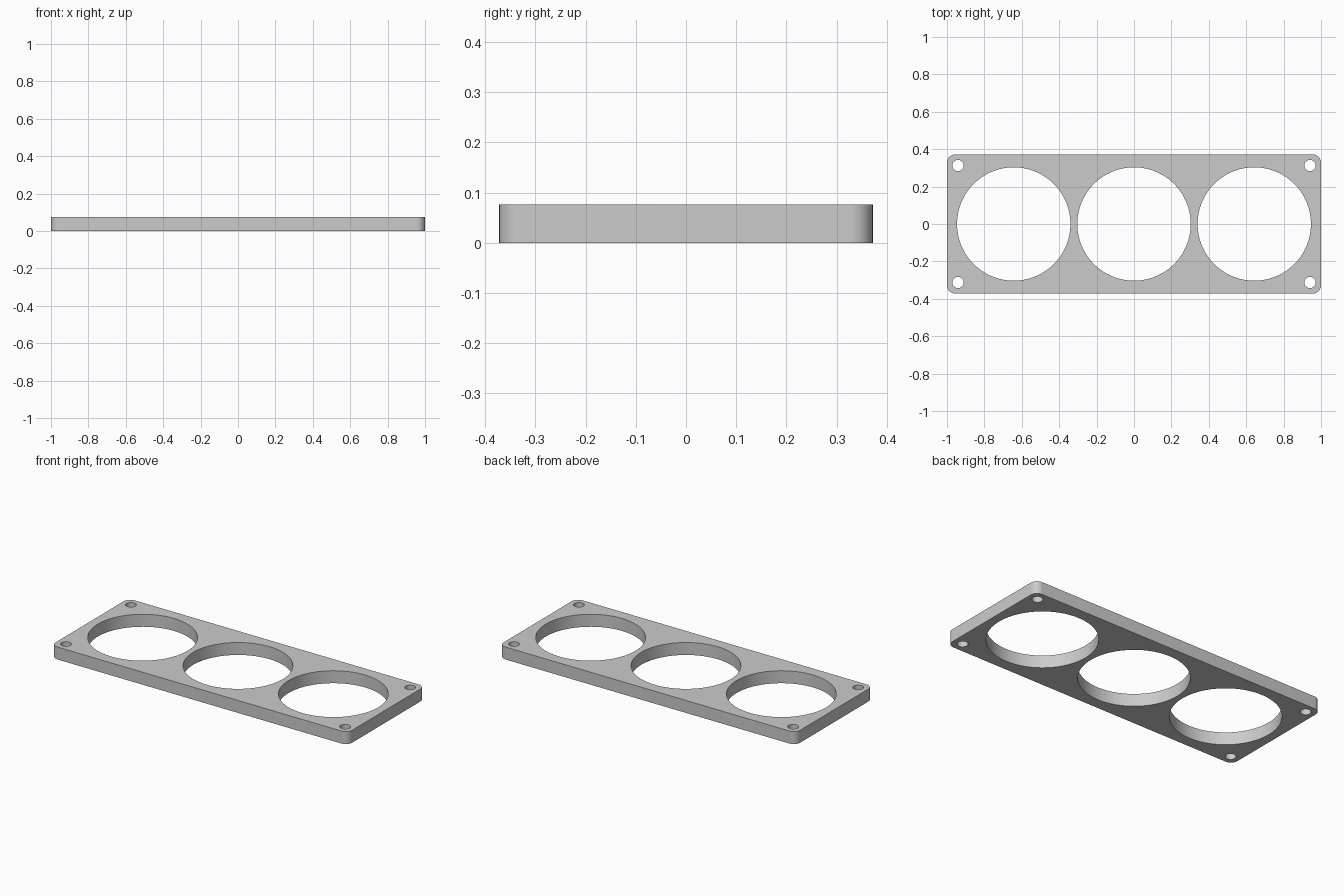
import bpy, bmesh
from math import sin, cos, pi, radians

HALF_X, HALF_Y, THICK, CORNER = 1.0, 0.372, 0.076, 0.045
BIG_R, BIG_PITCH = 0.303, 0.643
SCREW_R, SCREW_X, SCREW_Y = 0.03, 0.941, 0.313

cube = bpy.data.objects.get("Cube")
if cube:
    bpy.data.objects.remove(cube, do_unlink=True)

grey = bpy.data.materials.new("light grey")
grey.use_nodes = True
grey.diffuse_color = (0.6, 0.6, 0.6, 1)
grey.node_tree.nodes["Principled BSDF"].inputs["Base Color"].default_value = (0.6, 0.6, 0.6, 1)


def arc(cx, cy, r, start, sweep, steps):
    return [(cx + r * cos(start + sweep * i / steps),
             cy + r * sin(start + sweep * i / steps)) for i in range(steps)]


def add_loop(curve, points):
    spline = curve.splines.new("POLY")
    spline.points.add(len(points) - 1)
    for p, (x, y) in zip(spline.points, points):
        p.co = (x, y, 0, 1)
    spline.use_cyclic_u = True


# Flat profile: rounded rectangle with round holes
profile = bpy.data.curves.new("plate_profile", "CURVE")
profile.dimensions = "2D"
profile.fill_mode = "BOTH"
profile.extrude = THICK / 2

outline = []
for i, (sx, sy) in enumerate([(1, 1), (-1, 1), (-1, -1), (1, -1)]):
    cx, cy = sx * (HALF_X - CORNER), sy * (HALF_Y - CORNER)
    outline += arc(cx, cy, CORNER, i * pi / 2, pi / 2, 12)
    outline.append((cx + CORNER * cos((i + 1) * pi / 2), cy + CORNER * sin((i + 1) * pi / 2)))
add_loop(profile, outline)

# Three large openings
for i in (-1, 0, 1):
    add_loop(profile, arc(i * BIG_PITCH, 0, BIG_R, 0, 2 * pi, 96))

# Four corner screw holes
for sx in (-1, 1):
    for sy in (-1, 1):
        add_loop(profile, arc(sx * SCREW_X, sy * SCREW_Y, SCREW_R, 0, 2 * pi, 32))

# Turn the extruded profile into a welded mesh standing on the ground
source = bpy.data.objects.new("plate_profile", profile)
bpy.context.collection.objects.link(source)
bpy.context.view_layer.update()
mesh = bpy.data.meshes.new_from_object(source.evaluated_get(bpy.context.evaluated_depsgraph_get()))
bpy.data.objects.remove(source, do_unlink=True)

bm = bmesh.new()
bm.from_mesh(mesh)
bmesh.ops.remove_doubles(bm, verts=bm.verts, dist=0.0001)
bmesh.ops.translate(bm, verts=bm.verts, vec=(0, 0, THICK / 2))
bmesh.ops.recalc_face_normals(bm, faces=bm.faces)
bm.to_mesh(mesh)
bm.free()

mesh.materials.clear()
mesh.materials.append(grey)
plate = bpy.data.objects.new("mounting_plate", mesh)
bpy.context.collection.objects.link(plate)
for obj in bpy.context.selected_objects:
    obj.select_set(False)
plate.select_set(True)
bpy.context.view_layer.objects.active = plate
bpy.ops.object.shade_smooth_by_angle(angle=radians(30))
